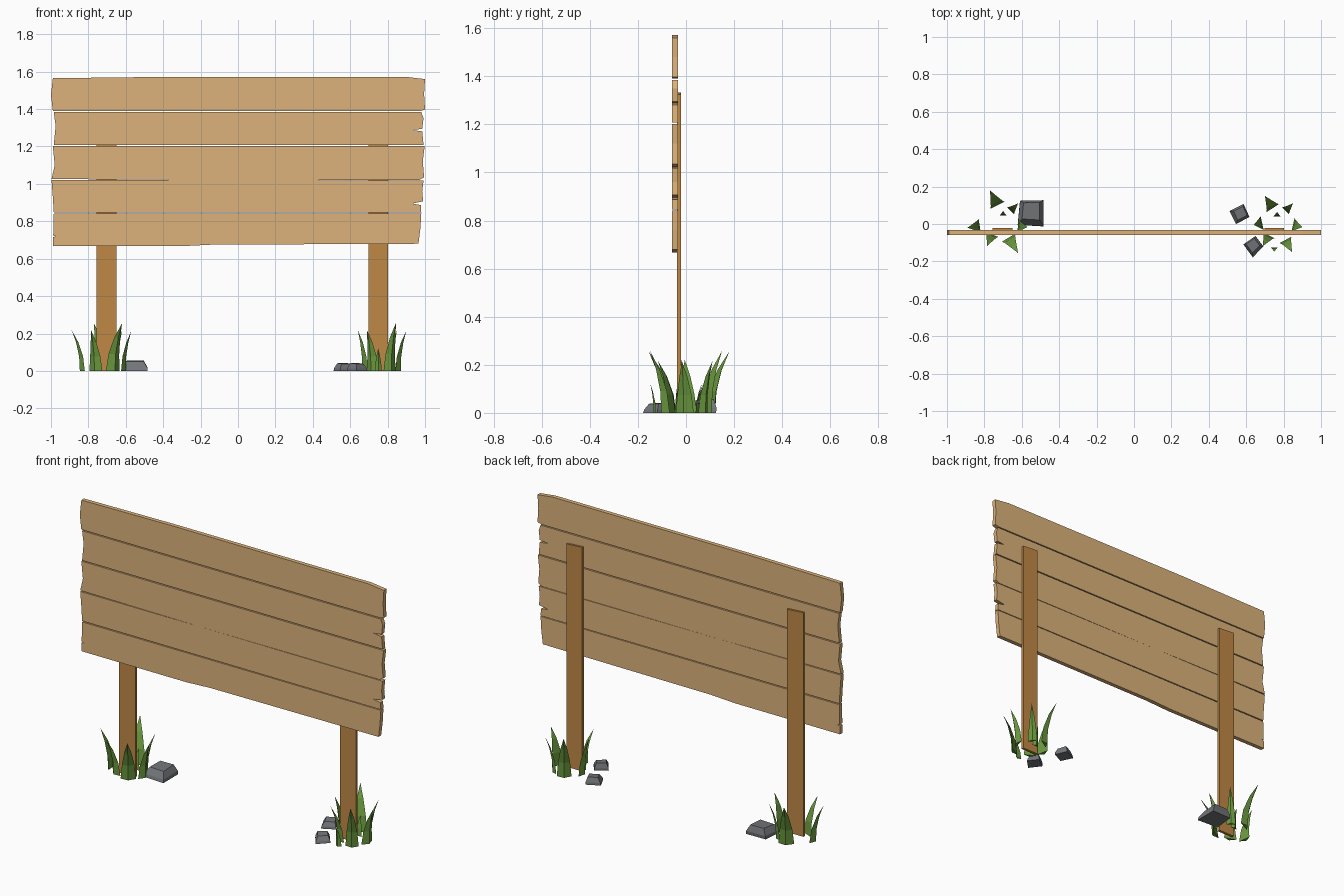
import bpy, bmesh
from mathutils import Vector

if "Cube" in bpy.data.objects:
    bpy.data.objects.remove(bpy.data.objects["Cube"])


def material(name, rgb):
    m = bpy.data.materials.new(name)
    m.diffuse_color = (*rgb, 1)
    m.use_nodes = True
    m.node_tree.nodes["Principled BSDF"].inputs["Base Color"].default_value = m.diffuse_color
    return m


BOARD = material("light wood", (0.72, 0.45, 0.20))
POST = material("dark wood", (0.53, 0.25, 0.06))
GRASS = material("grass green", (0.15, 0.33, 0.05))
ROCK = material("rock grey", (0.17, 0.18, 0.19))


def finish(name, bm, mat):
    bmesh.ops.recalc_face_normals(bm, faces=bm.faces)
    mesh = bpy.data.meshes.new(name)
    bm.to_mesh(mesh)
    bm.free()
    mesh.materials.append(mat)
    obj = bpy.data.objects.new(name, mesh)
    bpy.context.collection.objects.link(obj)
    return obj


def slab(name, outline, y0, y1, mat):
    """Extrude an x-z outline from y0 to y1."""
    bm = bmesh.new()
    front = bm.faces.new([bm.verts.new((x, y0, z)) for x, z in outline])
    ext = bmesh.ops.extrude_face_region(bm, geom=[front], use_keep_orig=True)
    new = [v for v in ext["geom"] if isinstance(v, bmesh.types.BMVert)]
    bmesh.ops.translate(bm, verts=new, vec=(0, y1 - y0, 0))
    return finish(name, bm, mat)


# Planks with worn ends and small splits, bottom to top
planks = [
    [(-.99, .667), (-.3, .667), (-.14, .675), (.965, .68), (.975, .76), (.98, .842),
     (-.985, .842), (-.988, .724), (-.972, .719), (-.99, .716)],
    [(-.985, .848), (.98, .846), (.977, .887), (.93, .895), (.99, .907), (.985, .96),
     (.992, 1.018), (-.2, 1.021), (-.997, 1.02), (-.99, .93)],
    [(-.997, 1.026), (-.2, 1.021), (.97, 1.022), (.995, 1.035), (.988, 1.12), (.998, 1.202),
     (-.99, 1.202), (-.98, 1.1)],
    [(-.985, 1.208), (.992, 1.208), (.985, 1.281), (.93, 1.288), (.985, 1.294),
     (.992, 1.35), (.98, 1.384), (-.985, 1.384), (-.975, 1.31)],
    [(-.99, 1.39), (.975, 1.39), (1, 1.397), (.995, 1.48), (1, 1.56), (.9, 1.572),
     (-.4, 1.572), (-.99, 1.565), (-1, 1.475)],
]
for i, outline in enumerate(planks):
    slab(f"plank_{i + 1}", outline, -.058, -.033, BOARD)

# Two posts behind the board
for side, x0, x1 in (("left", -.757, -.65), ("right", .698, .801)):
    slab(f"{side}_post", [(x0, 0), (x1, 0), (x1, 1.325), (x0, 1.332)], -.037, -.021, POST)


def blade(name, base, tip, height, half):
    """Three-sided grass blade that bends outward towards its tip."""
    b, lean = Vector((*base, 0)), Vector((*tip, 0)) - Vector((*base, 0))
    out = lean.normalized()
    side = Vector((-out.y, out.x, 0))
    bm = bmesh.new()
    rings = []
    for t, w in ((0, 1), (.35, .8), (.7, .45)):
        c = b + lean * t ** 2 + Vector((0, 0, height * t))
        rings.append([bm.verts.new(c + p * half * w)
                      for p in (side, -side, out * .55)])
    bm.faces.new(rings[0])
    end = bm.verts.new(b + lean + Vector((0, 0, height)))
    for k in range(3):
        n = (k + 1) % 3
        for lo, hi in zip(rings, rings[1:]):
            bm.faces.new((lo[k], lo[n], hi[n], hi[k]))
        bm.faces.new((rings[-1][k], rings[-1][n], end))
    return finish(name, bm, GRASS)


# Grass tufts: base, tip, height, half width
tufts = {
    "left": [((-.73, .10), (-.77, .18), .255, .043), ((-.70, .045), (-.70, .07), .12, .02),
             ((-.66, .07), (-.62, .11), .215, .027), ((-.825, -.01), (-.89, -.02), .22, .038),
             ((-.76, -.055), (-.785, -.117), .217, .037), ((-.67, -.073), (-.62, -.155), .255, .042),
             ((-.62, -.01), (-.57, -.017), .215, .036)],
    "right": [((.742, .085), (.70, .15), .258, .04), ((.765, .04), (.765, .065), .12, .02),
              ((.81, .07), (.85, .11), .215, .027), ((.685, .005), (.64, -.005), .22, .04),
              ((.72, -.06), (.69, -.117), .217, .035), ((.81, -.085), (.845, -.15), .258, .036),
              ((.85, -.005), (.90, -.017), .215, .038), ((.75, -.125), (.75, -.148), .12, .019)],
}
for side, blades in tufts.items():
    for i, args in enumerate(blades):
        blade(f"{side}_grass_blade_{i + 1}", *args)


def rock(name, base, height, shift):
    """Low rock: a quad base with a smaller, offset, tilted top."""
    bm = bmesh.new()
    pts = [Vector((*p, 0)) for p in base]
    mid = sum(pts, Vector()) / 4
    rings = []
    for z, s in ((0, 1), (.35, .97), (1, .68)):
        rings.append([bm.verts.new(mid + (p - mid) * s + Vector((*shift, 0)) * z
                                   + Vector((0, 0, height * z * (1 if k > 1 else .9))))
                      for k, p in enumerate(pts)])
    bm.faces.new(rings[0])
    bm.faces.new(rings[-1])
    for lo, hi in zip(rings, rings[1:]):
        for k in range(4):
            n = (k + 1) % 4
            bm.faces.new((lo[k], lo[n], hi[n], hi[k]))
    return finish(name, bm, ROCK)


# Rocks beside the posts
rock("left_rock", [(-.622, -.005), (-.483, -.013), (-.483, .125), (-.61, .122)], .057, (0, .012))
rock("right_rock_back", [(.545, 0), (.617, .037), (.585, .107), (.511, .07)], .042, (.004, .004))
rock("right_rock_front", [(.635, -.178), (.692, -.12), (.65, -.065), (.585, -.11)], .042, (-.004, .005))
